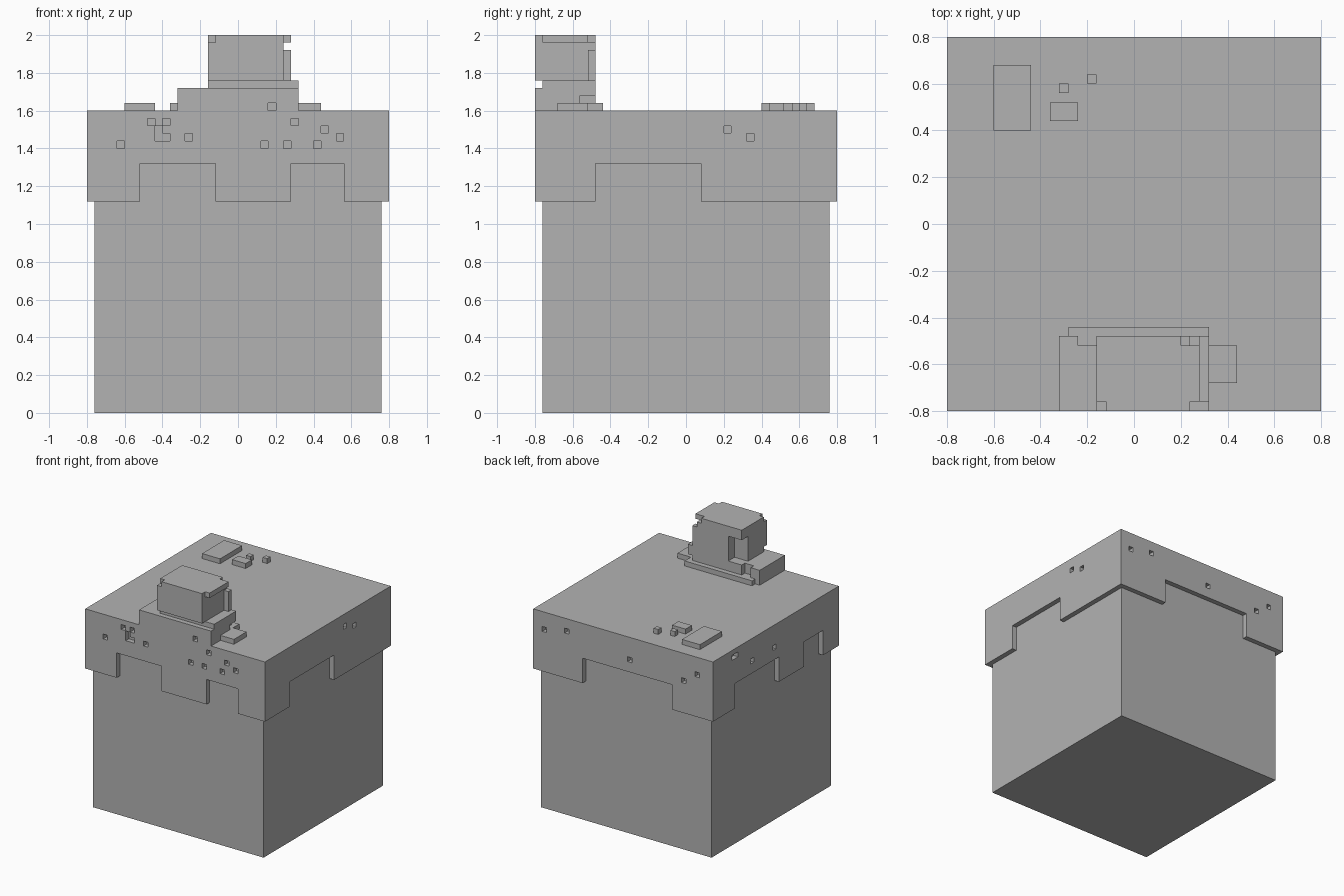
import bpy, bmesh
from mathutils import Matrix

if "Cube" in bpy.data.objects:
    bpy.data.objects.remove(bpy.data.objects["Cube"])

grey = bpy.data.materials.new("plain grey")
grey.use_nodes = True
colour = (0.45, 0.45, 0.45, 1)
grey.diffuse_color = colour
grey.node_tree.nodes["Principled BSDF"].inputs["Base Color"].default_value = colour


def boxes(name, spans):
    """One object from boxes given as (x0, x1, y0, y1, z0, z1)."""
    bm = bmesh.new()
    for x0, x1, y0, y1, z0, z1 in spans:
        place = Matrix.Translation(((x0 + x1) / 2, (y0 + y1) / 2, (z0 + z1) / 2))
        size = Matrix.Diagonal((x1 - x0, y1 - y0, z1 - z0, 1))
        bmesh.ops.create_cube(bm, size=1, matrix=place @ size)
    mesh = bpy.data.meshes.new(name)
    bm.to_mesh(mesh)
    bm.free()
    mesh.materials.append(grey)
    obj = bpy.data.objects.new(name, mesh)
    bpy.context.collection.objects.link(obj)
    return obj


def carve(obj, spans):
    """Cut boxes out of an object."""
    cutter = boxes("cutter", spans)
    cutter.hide_render = True
    mod = obj.modifiers.new("carve", 'BOOLEAN')
    mod.operation = 'DIFFERENCE'
    mod.solver = 'EXACT'
    mod.use_self = True
    mod.object = cutter
    bpy.context.view_layer.objects.active = obj
    bpy.ops.object.modifier_apply(modifier=mod.name)
    bpy.data.objects.remove(cutter)


U = 0.04     # grid unit
W = 0.8      # half width of the cap


def side_cut(side, a0, a1, z0, z1, depth):
    """Box cutting into one side, a0..a1 along that side."""
    lo, hi = W - depth, W + U
    if side in ("front", "left"):
        lo, hi = -hi, -lo
    if side in ("front", "back"):
        return (a0, a1, lo, hi, z0, z1)
    return (lo, hi, a0, a1, z0, z1)


# Main block
boxes("base_block", [(-0.76, 0.76, -0.76, 0.76, 0, 1.35)])

# Overhanging cap with a stepped lower edge
cap = boxes("cap", [(-W, W, -W, W, 1.12, 1.6)])
notches = {
    "front": [(-0.52, -0.12), (0.28, 0.56)],
    "right": [(-0.48, 0.08)],
    "back": [(-0.44, 0.36)],
    "left": [(-0.04, 0.52), (-0.6, -0.36)],
}
carve(cap, [side_cut(s, a, b, 1.0, 1.32, 0.06)
            for s, spans in notches.items() for a, b in spans])

# Small square pits, by centre
pits = {
    "front": [(-0.46, 1.54), (-0.38, 1.54), (-0.62, 1.42), (-0.26, 1.46),
              (0.3, 1.54), (0.46, 1.5), (0.54, 1.46),
              (0.14, 1.42), (0.26, 1.42), (0.42, 1.42)],
    "right": [(0.22, 1.5), (0.34, 1.46)],
    "back": [(0.7, 1.46), (0.5, 1.5), (-0.06, 1.42), (-0.54, 1.38), (-0.66, 1.46)],
    "left": [(0.3, 1.42), (0.02, 1.42)],
}
h = 0.0195
holes = [side_cut(s, a - h, a + h, z - h, z + h, U)
         for s, spots in pits.items() for a, z in spots]
holes += [side_cut("front", -0.44, -0.401, 1.44, 1.519, U),
          side_cut("front", -0.44, -0.36, 1.44, 1.48, U),
          side_cut("left", 0.48, 0.56, 1.52, 1.56, U)]
carve(cap, holes)

# Low plates on the top
T = 1.6
boxes("top_plates", [(x0, x1, y0, y1, T, T + U) for x0, x1, y0, y1 in [
    (-0.6, -0.44, 0.4, 0.68), (-0.36, -0.24, 0.44, 0.52),
    (-0.32, -0.28, 0.56, 0.6), (-0.2, -0.16, 0.6, 0.64),
    (0.32, 0.44, -0.68, -0.52), (-0.28, 0.32, -0.48, -0.44)]])

# Chimney foot
foot = boxes("chimney_foot", [(-0.32, 0.32, -0.8, -0.48, T, 1.72)])
carve(foot, [(-0.24, -0.16, -0.52, -0.4, 1.64, 1.8),
             (0.28, 0.4, -0.56, -0.4, 1.64, 1.68),
             (0.16, 0.2, -0.9, -0.76, 1.58, 1.64)])

# Collar and stack, with a recess at the back
recess = (-0.2, -0.04, -0.56, -0.4, 1.7, 1.92)
collar = boxes("chimney_collar", [(-0.16, 0.32, -0.76, -0.48, 1.72, 1.76)])
carve(collar, [recess])
stack = boxes("chimney_stack", [(-0.16, 0.24, -0.8, -0.48, 1.76, 2)])
carve(stack, [recess,
              (-0.2, -0.12, -0.9, -0.76, 1.96, 2.1),
              (0.2, 0.3, -0.52, -0.4, 1.96, 2.1)])
boxes("chimney_lip", [(0.24, 0.28, -0.76, -0.52, 1.96, 2)])
boxes("chimney_post", [(0.24, 0.28, -0.52, -0.48, 1.76, 1.92)])
